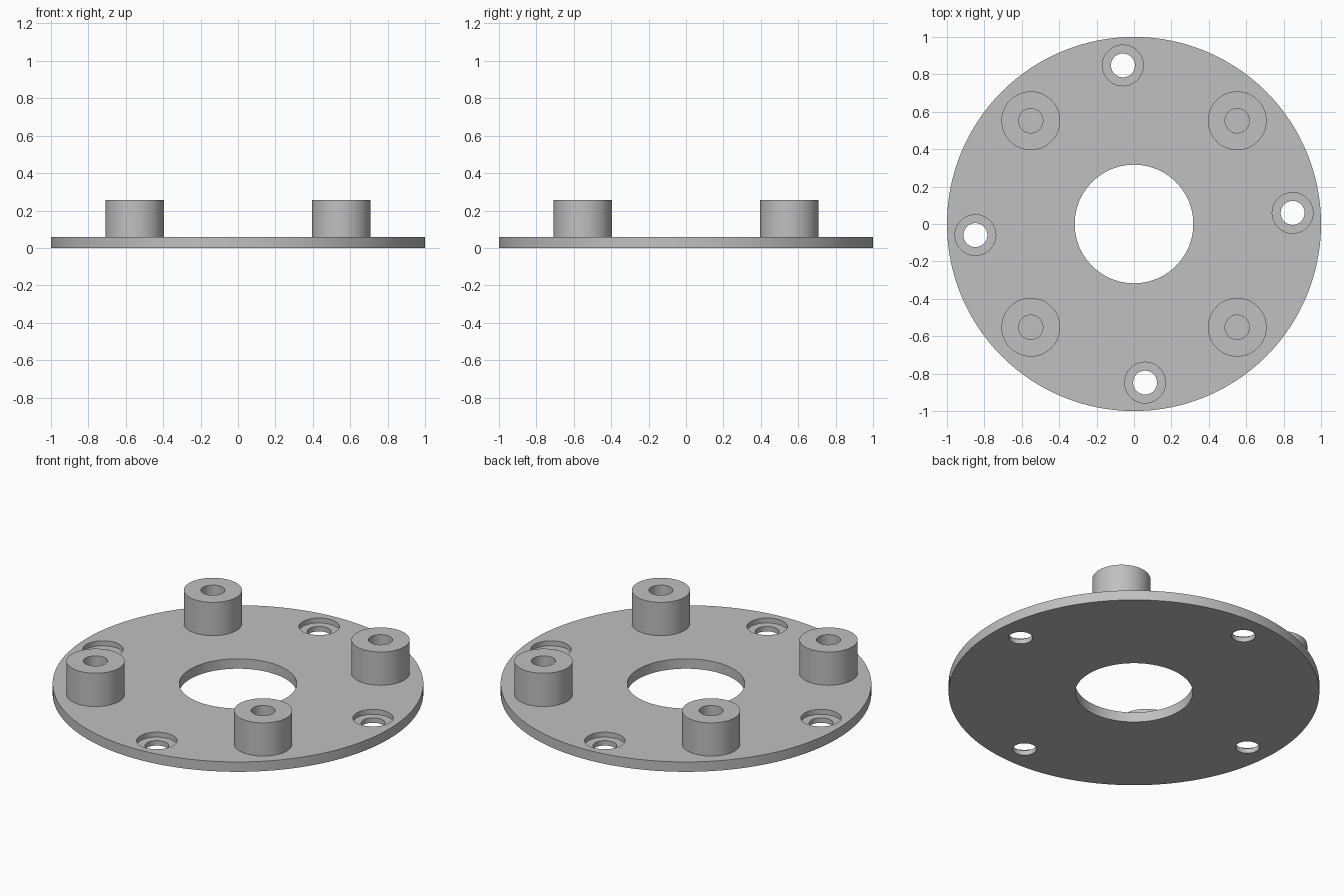
import bpy
import math

cube = bpy.data.objects.get("Cube")
if cube:
    bpy.data.objects.remove(cube, do_unlink=True)

PLATE_TOP = 0.059
BOSS_TOP = 0.257
BOSS_OFFSET = 0.552
BOLT_CIRCLE = 0.85

grey = bpy.data.materials.new("machined_grey")
grey.use_nodes = True
colour = (0.53, 0.53, 0.53, 1)
grey.diffuse_color = colour
grey.node_tree.nodes["Principled BSDF"].inputs["Base Color"].default_value = colour


def cylinder(name, radius, bottom, top, x=0, y=0, sides=64):
    """Upright cylinder between two heights."""
    bpy.ops.mesh.primitive_cylinder_add(
        vertices=sides, radius=radius, depth=top - bottom,
        location=(x, y, (bottom + top) / 2))
    obj = bpy.context.object
    obj.name = obj.data.name = name
    obj.data.materials.append(grey)
    return obj


def drill(target, radius, bottom, top, x=0, y=0, sides=64):
    """Cut a round hole, then discard the cutter."""
    cutter = cylinder("cutter", radius, bottom, top, x, y, sides)
    cutter.hide_render = True
    mod = target.modifiers.new("hole", "BOOLEAN")
    mod.operation = "DIFFERENCE"
    mod.solver = "EXACT"
    mod.object = cutter
    bpy.context.view_layer.objects.active = target
    bpy.ops.object.modifier_apply(modifier=mod.name)
    bpy.data.objects.remove(cutter, do_unlink=True)


def smooth(obj):
    bpy.ops.object.select_all(action="DESELECT")
    obj.select_set(True)
    bpy.context.view_layer.objects.active = obj
    bpy.ops.object.shade_smooth_by_angle(angle=math.radians(30))


# Round plate with a central opening
plate = cylinder("base_plate", 1, 0, PLATE_TOP, sides=128)
drill(plate, 0.317, -0.1, 0.2, sides=96)

# Four counterbored screw holes, turned slightly off the axes
for i in range(4):
    angle = math.radians(4 + 90 * i)
    x, y = BOLT_CIRCLE * math.cos(angle), BOLT_CIRCLE * math.sin(angle)
    drill(plate, 0.064, -0.1, 0.2, x, y)
    drill(plate, 0.109, PLATE_TOP / 2, 0.2, x, y)
smooth(plate)

# Four hollow standoffs, seated in the plate
for row, sy in (("front", -1), ("back", 1)):
    for side, sx in (("left", 1), ("right", -1)):
        x, y = sx * BOSS_OFFSET, sy * BOSS_OFFSET
        boss = cylinder(f"standoff_{row}_{side}", 0.157, PLATE_TOP / 2, BOSS_TOP, x, y)
        drill(boss, 0.065, -0.1, 0.4, x, y)
        smooth(boss)
